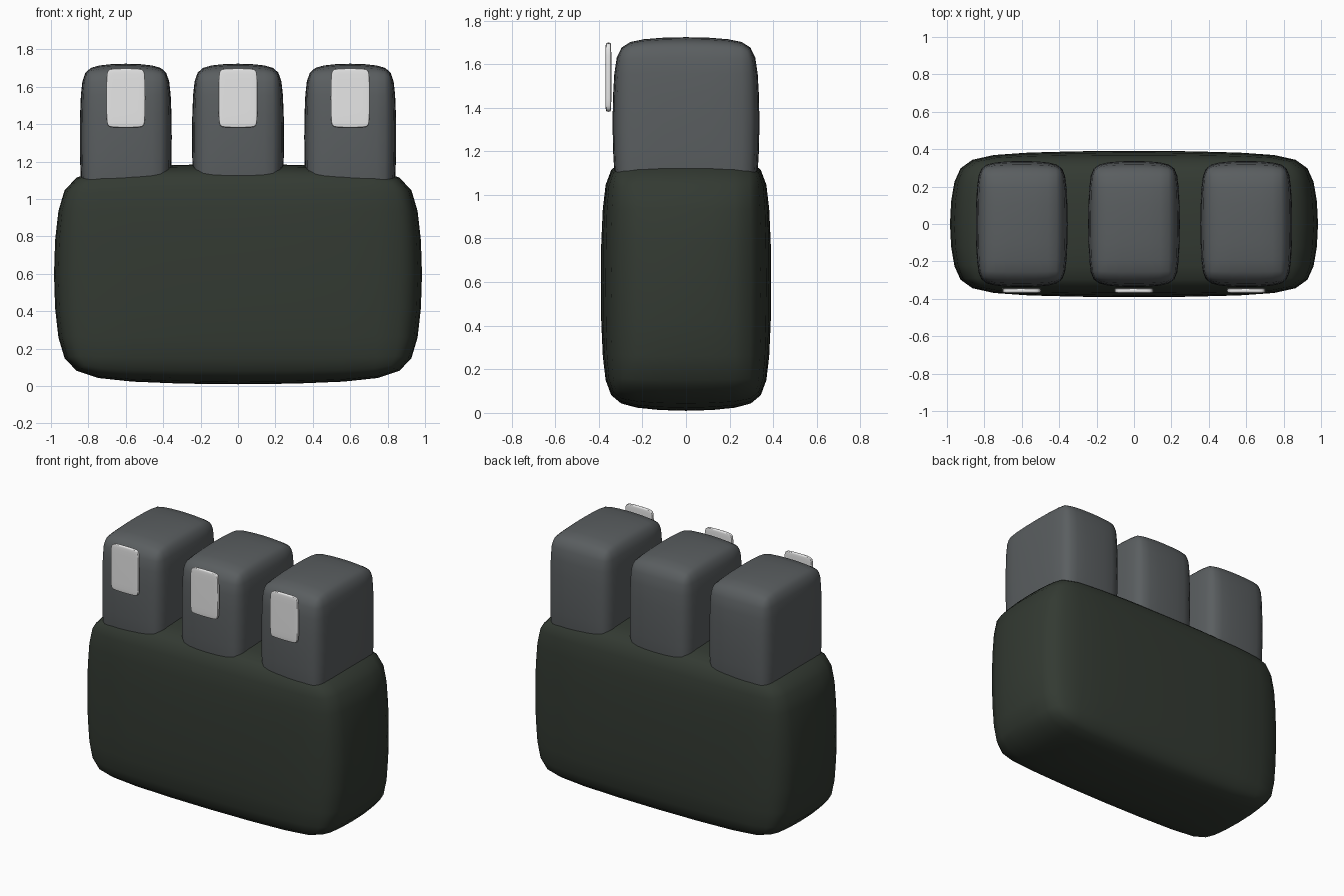
import bpy

cube = bpy.data.objects.get("Cube")
if cube:
    bpy.data.objects.remove(cube, do_unlink=True)


def make_material(name, colour):
    mat = bpy.data.materials.new(name)
    mat.use_nodes = True
    mat.diffuse_color = (*colour, 1)
    bsdf = next(n for n in mat.node_tree.nodes if n.type == "BSDF_PRINCIPLED")
    bsdf.inputs["Base Color"].default_value = (*colour, 1)
    return mat


def soft_box(name, centre, size, bevel, mat):
    """Bevelled and subdivided cube, stretched to the given overall size."""
    bpy.ops.mesh.primitive_cube_add(size=2, location=centre)
    obj = bpy.context.object
    obj.name = obj.data.name = name
    obj.data.materials.append(mat)
    bpy.ops.object.shade_smooth()
    bev = obj.modifiers.new("Bevel", "BEVEL")
    bev.width = bevel
    bev.segments = 1
    sub = obj.modifiers.new("Subdivision", "SUBSURF")
    sub.levels = sub.render_levels = 2
    # Stretch the rounded result to the wanted size
    bpy.context.view_layer.update()
    obj.dimensions = size
    return obj


dark_green = make_material("dark green", (0.033, 0.042, 0.032))
slate_grey = make_material("slate grey", (0.102, 0.112, 0.117))
pale_grey = make_material("pale grey", (0.8, 0.8, 0.8))

# Main block
soft_box("palm", (0, 0, 0.598), (2.0, 0.795, 1.196), 0.2, dark_green)

# Three stubby fingers, each with a nail plate on its front
for label, x in (("right", -0.6), ("middle", 0), ("left", 0.6)):
    soft_box(label + "_finger", (x, 0, 1.33), (0.5, 0.685, 0.8), 0.2, slate_grey)
    soft_box(label + "_nail", (x, -0.356, 1.54), (0.21, 0.027, 0.32), 0.1, pale_grey)
